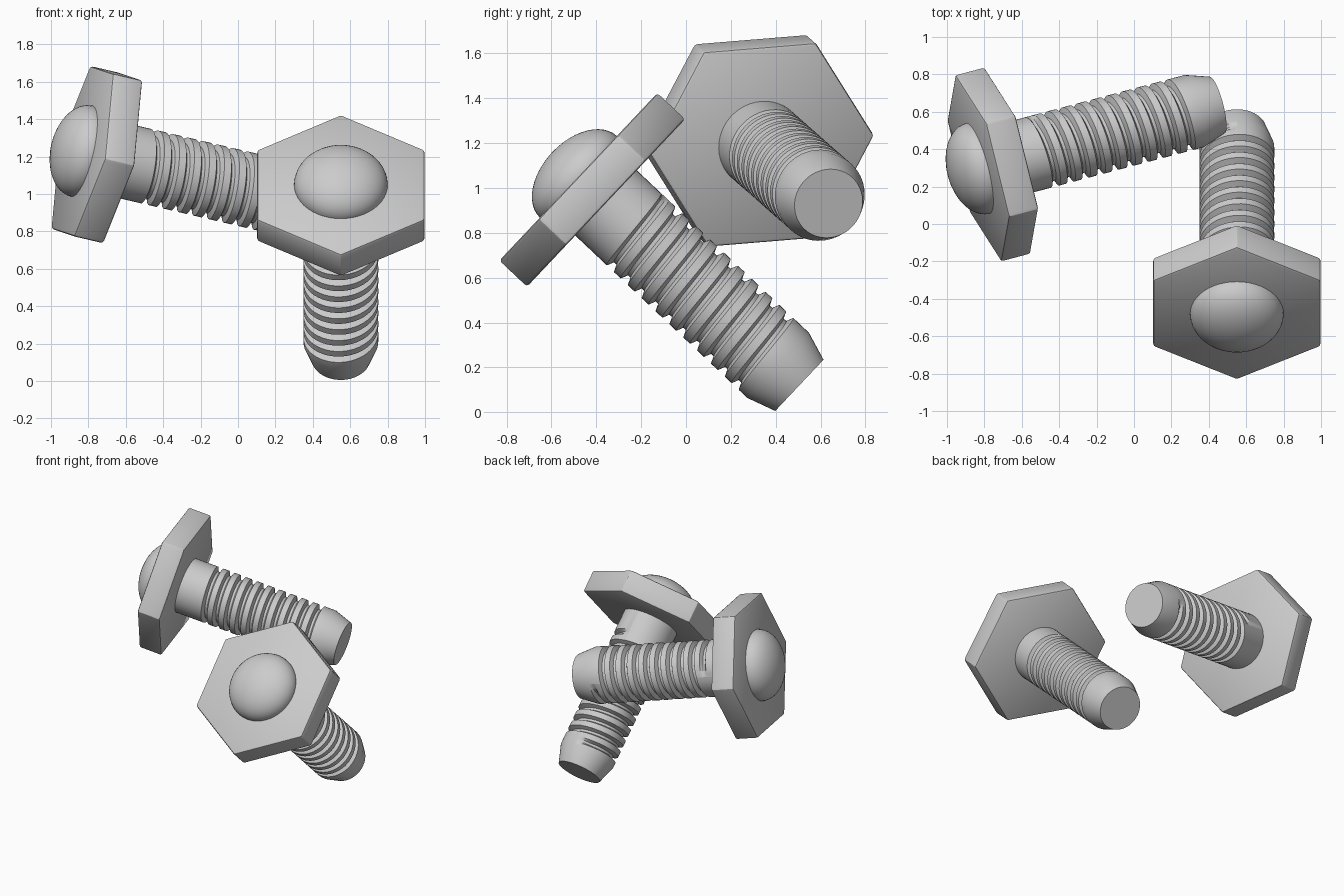
import bpy, bmesh
from math import pi, sin, cos
from mathutils import Matrix, Vector

if "Cube" in bpy.data.objects:
    bpy.data.objects.remove(bpy.data.objects["Cube"])

R, DEPTH = 0.2, 0.032            # shank radius, thread depth
PLATE, LENGTH = 0.17, 1.355      # head thickness, overall length below dome
PITCH, TURNS, START, SEG = 0.085, 10, 0.32, 48


def finish(bm, name, matrix, smooth=True):
    bmesh.ops.recalc_face_normals(bm, faces=bm.faces)
    mesh = bpy.data.meshes.new(name)
    bm.to_mesh(mesh)
    bm.free()
    ob = bpy.data.objects.new(name, mesh)
    bpy.context.collection.objects.link(ob)
    ob.matrix_world = matrix
    bpy.ops.object.select_all(action='DESELECT')
    ob.select_set(True)
    bpy.context.view_layer.objects.active = ob
    if smooth:
        bpy.ops.object.shade_smooth_by_angle(angle=pi / 6)
    return ob


def hex_head(matrix, name):
    bm = bmesh.new()
    bmesh.ops.create_cone(bm, cap_ends=True, segments=6, radius1=0.517,
                          radius2=0.517, depth=PLATE)
    # put one corner on local X, outer face on local z = 0
    corner = max(bm.verts, key=lambda v: v.co.x).co
    turn = Matrix.Rotation(-Vector((corner.x, corner.y)).angle_signed(Vector((1, 0))), 4, 'Z')
    if abs(abs(corner.x) - 0.517) < 1e-4:
        turn = Matrix.Identity(4)
    else:
        turn = Matrix.Rotation(pi / 6, 4, 'Z')
    bmesh.ops.transform(bm, matrix=Matrix.Translation((0, 0, PLATE / 2)) @ turn, verts=bm.verts)
    bmesh.ops.bevel(bm, geom=list(bm.edges), offset=0.014, segments=2,
                    profile=0.5, affect='EDGES')
    finish(bm, name, matrix)


def dome(matrix, name):
    bm = bmesh.new()
    bmesh.ops.create_uvsphere(bm, u_segments=48, v_segments=24, radius=1)
    bmesh.ops.scale(bm, vec=(0.25, 0.25, 0.16), verts=bm.verts)
    finish(bm, name, matrix)


def threaded_shank(matrix, name):
    bm = bmesh.new()

    def vert(i, r, z):
        a = 2 * pi * i / SEG
        return bm.verts.new((r * cos(a), r * sin(a), z))

    # helical groove: four profile points per step, fading out at both ends
    total = TURNS * SEG
    groove = [(0, 0), (0.014, 1), (0.031, 1), (0.045, 0)]
    rows = []
    for i in range(total + 1):
        fade = min(1, i / 4, (total - i) / 4)
        z = START + PITCH * i / SEG
        rows.append([vert(i, R - DEPTH * d * fade, z + dz) for dz, d in groove])
    for i in range(total):
        a, b = rows[i], rows[i + 1]
        for j in range(3):
            bm.faces.new((a[j], b[j], b[j + 1], a[j + 1]))
        # flat crest up to the next turn
        if i + SEG < total:
            c, d = rows[i + SEG], rows[i + SEG + 1]
            bm.faces.new((a[3], b[3], d[0], c[0]))

    # plain collar, from inside the head to the first turn
    base = [vert(i, R, PLATE / 2) for i in range(SEG)]
    # chamfered tip, from the last turn to the flat end
    rim = [vert(i, R, LENGTH - 0.13) for i in range(SEG)]
    end = [vert(i, 0.157, LENGTH) for i in range(SEG)]
    top = rows[total - SEG:]
    for i in range(SEG):
        k = (i + 1) % SEG
        bm.faces.new((base[i], base[k], rows[i + 1][0], rows[i][0]))
        bm.faces.new((top[i][3], top[i + 1][3], rim[k], rim[i]))
        bm.faces.new((rim[i], rim[k], end[k], end[i]))
    bm.faces.new(end)
    bm.faces.new(base[::-1])
    finish(bm, name, matrix)


def bolt(prefix, origin, axis, corner):
    z = Vector(axis).normalized()
    x = Vector(corner)
    x = (x - z * x.dot(z)).normalized()
    y = z.cross(x)
    m = Matrix((x, y, z)).transposed().to_4x4()
    m.translation = origin
    hex_head(m, prefix + "_hex_head")
    dome(m, prefix + "_dome")
    threaded_shank(m, prefix + "_threaded_shank")


bolt("front_bolt", (0.55, -0.48, 1.05), (0, 0.727, -0.686), (0, 0.686, 0.727))
bolt("rear_bolt", (-0.835, 0.297, 1.229), (0.943, 0.25, -0.22), (-0.12, 0.49, 0.04))
